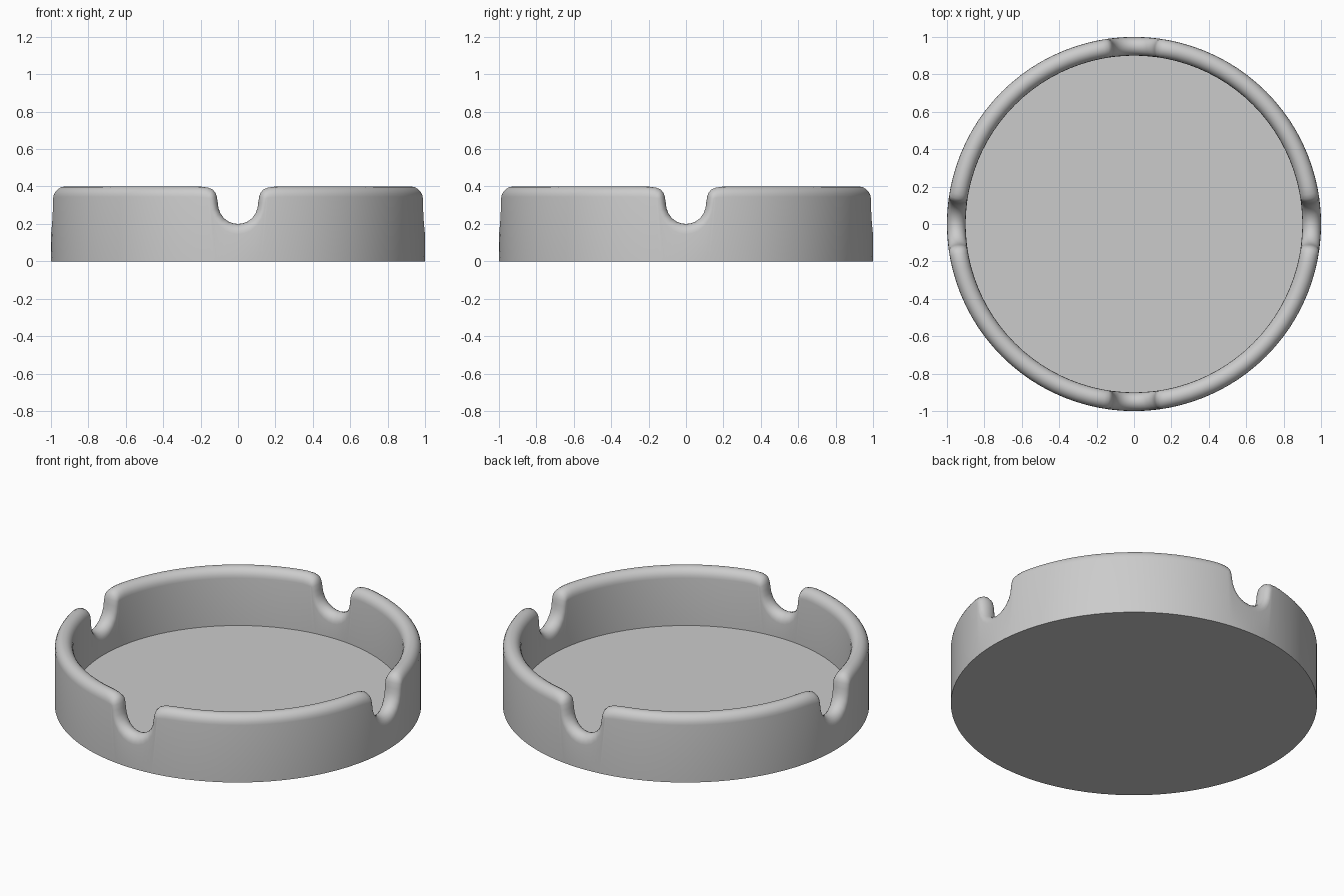
import bpy, bmesh
from math import sin, cos, pi, radians
from mathutils import Vector

if "Cube" in bpy.data.objects:
    bpy.data.objects.remove(bpy.data.objects["Cube"])

R_OUT, R_IN, FLOOR_Z = 1.0, 0.9, 0.06
R_MID = (R_OUT + R_IN) / 2
HALF = (R_OUT - R_IN) / 2
QUARTER = R_MID * pi / 2

# Half outline of one rest notch, unrolled: (arc length, height)
half = [(0, .2), (.025, .203), (.05, .212), (.075, .23), (.094, .256), (.105, .285),
        (.109, .315), (.114, .345), (.121, .367), (.136, .384), (.16, .394), (.195, .399), (.24, .4)]
half += [(.24 + (QUARTER / 2 - .24) * i / 8, .4) for i in range(1, 9)]
notch = [(-s, z) for s, z in reversed(half[1:-1])] + half      # one quarter
outline = [(s + k * QUARTER, z) for k in range(4) for s, z in notch]
n = len(outline)

# Normals of the outline, pointing into the wall
normals = []
for i in range(n):
    s0, z0 = outline[i - 1]
    s1, z1 = outline[(i + 1) % n]
    if s0 > outline[i][0]:
        s0 -= 4 * QUARTER
    if s1 < outline[i][0]:
        s1 += 4 * QUARTER
    normals.append(Vector((z1 - z0, -(s1 - s0))).normalized())

bm = bmesh.new()


def add_ring(points, r):
    # Wrap unrolled points round the dish; the first notch faces the front
    return [bm.verts.new((r * cos(s / R_MID - pi / 2), r * sin(s / R_MID - pi / 2), z))
            for s, z in points]


# Base edge, rounded rim following the notches, floor edge
rings = [add_ring([(s, 0) for s, z in outline], R_OUT)]
STEPS = 10
for k in range(STEPS + 1):
    a = pi * k / STEPS
    drop = 1 - sin(a)
    rings.append(add_ring([(s + .03 * drop * nv.x, z + .055 * drop * nv.y)
                           for (s, z), nv in zip(outline, normals)], R_MID + HALF * cos(a)))
rings.append(add_ring([(s, FLOOR_Z) for s, z in outline], R_IN))

for a, b in zip(rings, rings[1:]):
    for i in range(n):
        j = (i + 1) % n
        bm.faces.new((a[i], a[j], b[j], b[i]))

# Underside and dish floor
bm.faces.new(list(reversed(rings[0])))
bm.faces.new(rings[-1])
bmesh.ops.recalc_face_normals(bm, faces=bm.faces[:])

mesh = bpy.data.meshes.new("ashtray_dish")
bm.to_mesh(mesh)
bm.free()
dish = bpy.data.objects.new("ashtray_dish", mesh)
bpy.context.collection.objects.link(dish)
bpy.context.view_layer.objects.active = dish
dish.select_set(True)
bpy.ops.object.shade_smooth_by_angle(angle=radians(35))
